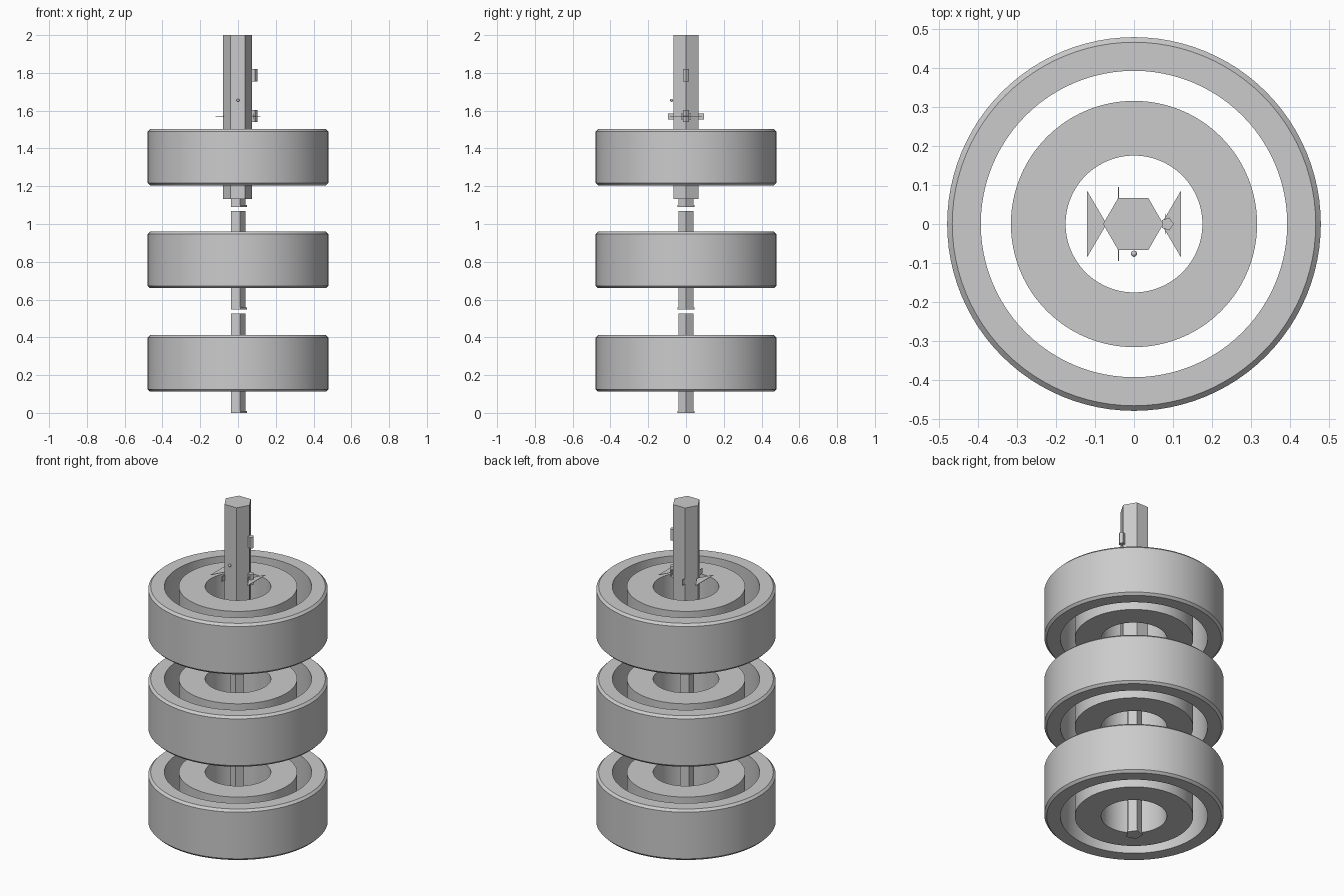
import bpy
from math import cos, sin, tau, radians

cube = bpy.data.objects.get("Cube")
if cube:
    bpy.data.objects.remove(cube)

grey = bpy.data.materials.new("plain grey")
grey.use_nodes = True
GREY = (0.6, 0.6, 0.6, 1)
grey.diffuse_color = GREY
grey.node_tree.nodes["Principled BSDF"].inputs["Base Color"].default_value = GREY


def make(name, verts, faces, smooth=False):
    mesh = bpy.data.meshes.new(name)
    mesh.from_pydata(verts, [], faces)
    mesh.materials.append(grey)
    obj = bpy.data.objects.new(name, mesh)
    bpy.context.collection.objects.link(obj)
    if smooth:
        bpy.ops.object.select_all(action="DESELECT")
        obj.select_set(True)
        bpy.context.view_layer.objects.active = obj
        bpy.ops.object.shade_smooth_by_angle(angle=radians(30))
    return obj


def prism(name, outline, z0, z1):
    """Upright prism over a counter-clockwise outline."""
    n = len(outline)
    verts = [(x, y, z) for z in (z0, z1) for x, y in outline]
    sides = [(i, (i + 1) % n, (i + 1) % n + n, i + n) for i in range(n)]
    caps = [tuple(reversed(range(n))), tuple(range(n, 2 * n))]
    return make(name, verts, sides + caps)


def polygon(n, r, cx=0, cy=0):
    return [(cx + r * cos(tau * i / n), cy + r * sin(tau * i / n)) for i in range(n)]


def rect(x, y, hx, hy):
    return [(x - hx, y - hy), (x + hx, y - hy), (x + hx, y + hy), (x - hx, y + hy)]


def lathe(name, profile, z, steps=96):
    """Spin a closed (radius, height) profile around the z axis."""
    m = len(profile)
    verts = [(r * cos(tau * i / steps), r * sin(tau * i / steps), z + h)
             for i in range(steps) for r, h in profile]
    faces = [(i * m + j, (i + 1) % steps * m + j,
              (i + 1) % steps * m + (j + 1) % m, i * m + (j + 1) % m)
             for i in range(steps) for j in range(m)]
    return make(name, verts, faces, smooth=True)


# Three pairs of concentric rings; the outer one has chamfered rims
HEIGHT, RIM = 0.30, 0.013
outer = [(0.392, 0), (0.465, 0), (0.478, RIM),
         (0.478, HEIGHT - RIM), (0.465, HEIGHT), (0.392, HEIGHT)]
inner = [(0.175, 0), (0.315, 0), (0.315, HEIGHT), (0.175, HEIGHT)]
for label, z in (("lower", 0.112), ("middle", 0.66), ("upper", 1.203)):
    lathe(f"{label}_outer_ring", outer, z)
    lathe(f"{label}_inner_ring", inner, z)

# Five-sided rods, each with a small foot flange
for label, z0, z1 in (("lower", 0, 0.525), ("middle", 0.547, 1.07), ("upper", 1.09, 1.14)):
    prism(f"{label}_rod", polygon(5, 0.042, -0.002), z0, z1)
    prism(f"{label}_rod_foot", polygon(5, 0.047), z0, z0 + 0.01)

# Six-sided top post
prism("top_post", polygon(6, 0.077, -0.002), 1.132, 2.0)

# Pegs on the left face of the post
for label, z0, z1 in (("upper", 1.755, 1.82), ("lower", 1.54, 1.603)):
    prism(f"{label}_peg", polygon(5, 0.017, 0.085), z0, z1)

# Thin flat wings on both sides, and upright tabs crossing them
FIN_Z, THIN = 1.57, 0.001
prism("left_wing", [(0.07, 0), (0.12, -0.085), (0.12, 0.085)], FIN_Z - THIN, FIN_Z + THIN)
prism("right_wing", [(-0.07, 0), (-0.12, 0.085), (-0.12, -0.085)], FIN_Z - THIN, FIN_Z + THIN)
prism("post_tab", rect(-0.04, 0, THIN, 0.095), FIN_Z - 0.016, FIN_Z + 0.016)
prism("peg_tab", rect(0.08, 0, THIN, 0.026), FIN_Z - 0.016, FIN_Z + 0.016)

# Small round button on the front
bpy.ops.mesh.primitive_uv_sphere_add(segments=12, ring_count=8, radius=0.008,
                                     location=(0, -0.076, 1.655))
button = bpy.context.object
button.name = "front_button"
button.data.materials.append(grey)
bpy.ops.object.shade_smooth_by_angle(angle=radians(30))
